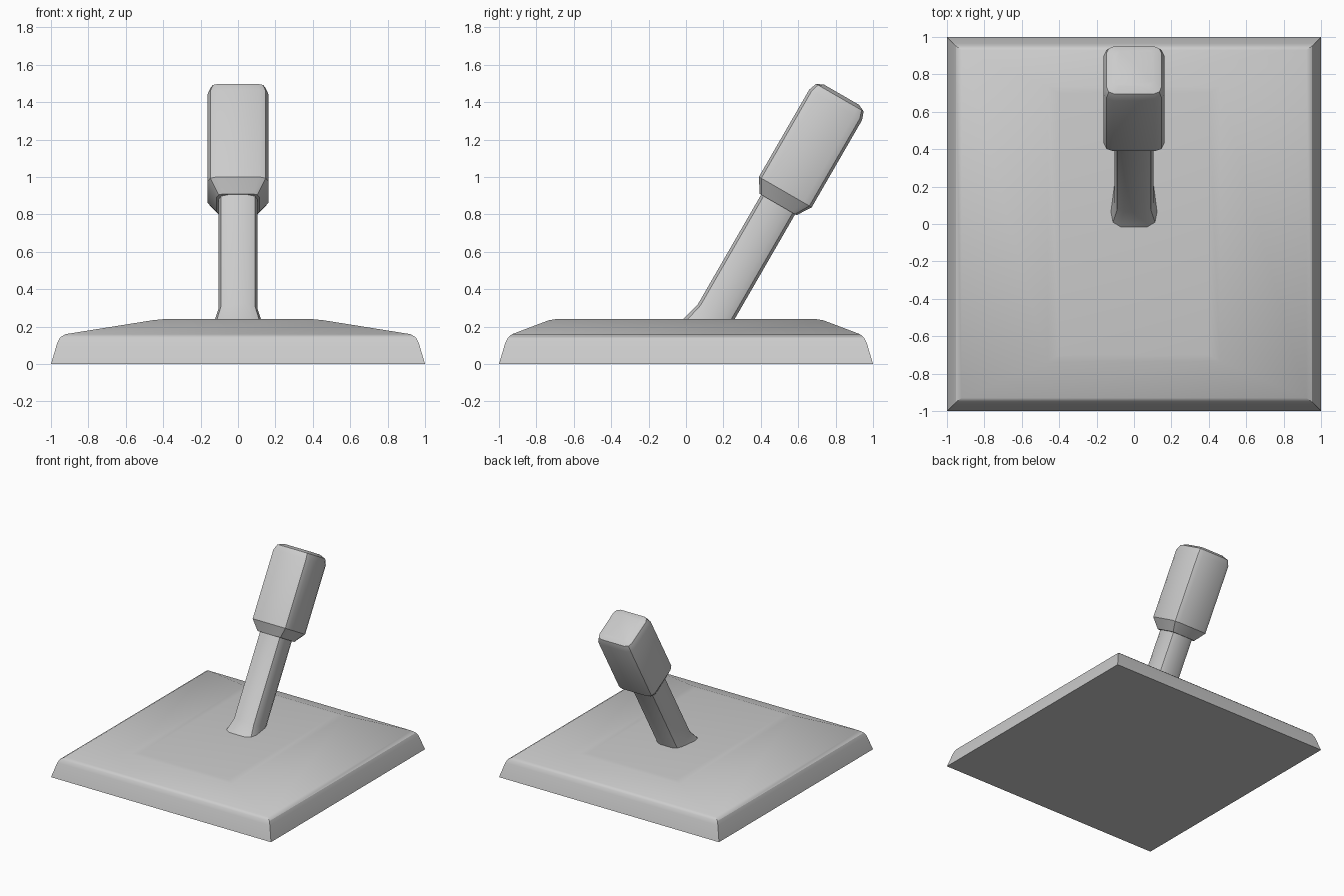
import bpy, bmesh, math
from mathutils import Matrix

if "Cube" in bpy.data.objects:
    bpy.data.objects.remove(bpy.data.objects["Cube"])


def rounded_rect(hx, hy, r, segs):
    """Outline of a rectangle, corners rounded when r > 0."""
    if r == 0:
        return [(hx, hy), (-hx, hy), (-hx, -hy), (hx, -hy)]
    pts = []
    for i, (sx, sy) in enumerate([(1, 1), (-1, 1), (-1, -1), (1, -1)]):
        for k in range(segs + 1):
            a = math.pi / 2 * (i + k / segs)
            pts.append((sx * (hx - r) + r * math.cos(a), sy * (hy - r) + r * math.sin(a)))
    return pts


def loft(name, sections, segs=2, matrix=Matrix()):
    """Closed solid through (z, half_x, half_y, corner_radius) sections."""
    bm = bmesh.new()
    rings = [[bm.verts.new((x, y, z)) for x, y in rounded_rect(hx, hy, r, segs)]
             for z, hx, hy, r in sections]
    n = len(rings[0])
    for a, b in zip(rings, rings[1:]):
        for i in range(n):
            j = (i + 1) % n
            bm.faces.new((a[i], a[j], b[j], b[i]))
    bm.faces.new(rings[0][::-1])
    bm.faces.new(rings[-1])
    bm.transform(matrix)
    bmesh.ops.recalc_face_normals(bm, faces=bm.faces)
    mesh = bpy.data.meshes.new(name)
    bm.to_mesh(mesh)
    bm.free()
    ob = bpy.data.objects.new(name, mesh)
    bpy.context.collection.objects.link(ob)
    bpy.ops.object.select_all(action='DESELECT')
    ob.select_set(True)
    bpy.context.view_layer.objects.active = ob
    bpy.ops.object.shade_smooth_by_angle(angle=math.radians(30))
    return ob


# Base plate: flared skirt, softened rim, sloped shoulders, flat top
loft("base_plate", [
    (0.00, 1.00, 1.00, 0),
    (0.115, 0.966, 0.966, 0),
    (0.142, 0.952, 0.952, 0),
    (0.160, 0.922, 0.930, 0),
    (0.234, 0.460, 0.735, 0),
    (0.240, 0.400, 0.700, 0),
])

# The lever leans 30 degrees towards the back about the origin
tilt = Matrix.Rotation(math.radians(-30), 4, 'X')

# Shaft with flared foot sunk into the base
loft("lever_shaft", [
    (0.20, 0.134, 0.134, 0.065),
    (0.31, 0.105, 0.105, 0.052),
    (1.02, 0.105, 0.105, 0.052),
], matrix=tilt)

# Grip: tapered collar, straight body, rounded end
loft("lever_grip", [
    (0.985, 0.114, 0.114, 0.035),
    (1.062, 0.163, 0.163, 0.050),
    (1.600, 0.163, 0.163, 0.050),
    (1.645, 0.147, 0.147, 0.042),
    (1.663, 0.108, 0.108, 0.030),
], matrix=tilt)
